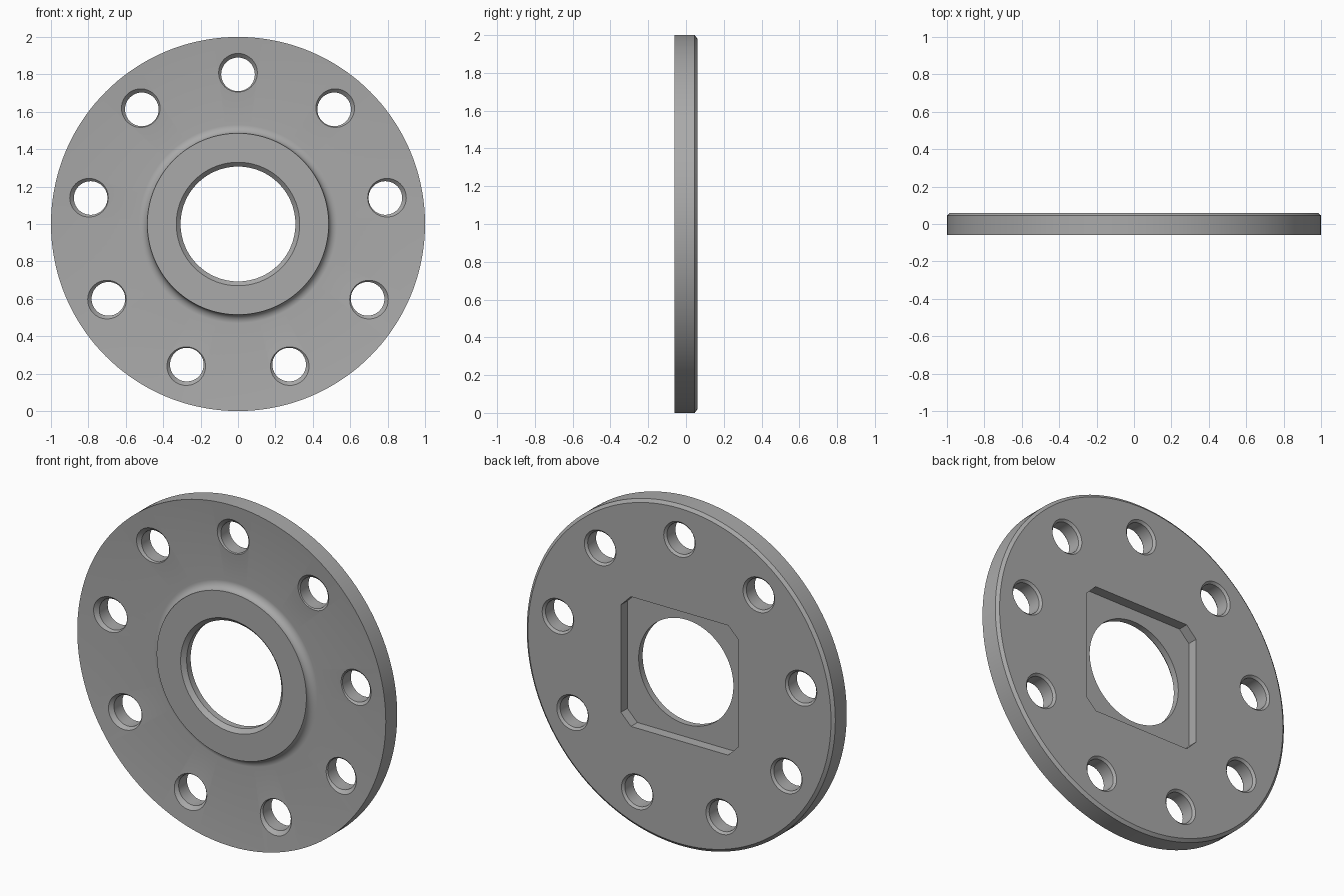
import bpy
import bmesh
from math import sin, cos, pi, radians
from mathutils import Matrix, Vector

default = bpy.data.objects.get("Cube")
if default:
    bpy.data.objects.remove(default, do_unlink=True)

CENTRE = Vector((0, 0, 1))
HALF = 0.06       # half thickness of the plate
DISH = -0.02      # deepest point of the dished front
HOLES = 9
BOLT_CIRCLE = 0.8

steel = bpy.data.materials.new("steel_grey")
steel.use_nodes = True
steel.diffuse_color = (0.4, 0.4, 0.4, 1)
steel.node_tree.nodes["Principled BSDF"].inputs["Base Color"].default_value = (0.4, 0.4, 0.4, 1)


def finish(name, bm):
    bmesh.ops.recalc_face_normals(bm, faces=bm.faces)
    mesh = bpy.data.meshes.new(name)
    bm.to_mesh(mesh)
    bm.free()
    mesh.materials.append(steel)
    obj = bpy.data.objects.new(name, mesh)
    bpy.context.collection.objects.link(obj)
    return obj


def lathe(bm, profile, centre, steps, closed):
    """Turn (radius, y) points about the y axis; open profiles get end caps."""
    rings = []
    for r, y in profile:
        rings.append([bm.verts.new(centre + Vector((r * sin(2 * pi * i / steps), y,
                                                    r * cos(2 * pi * i / steps))))
                      for i in range(steps)])
    pairs = list(zip(rings, rings[1:]))
    if closed:
        pairs.append((rings[-1], rings[0]))
    else:
        bm.faces.new(rings[0])
        bm.faces.new(rings[-1])
    for a, b in pairs:
        for i in range(steps):
            j = (i + 1) % steps
            bm.faces.new((a[i], a[j], b[j], b[i]))


# Flange body: chamfered bore, flat hub, fillet, dished face, rim, back chamfer
fillet = [(0.53 - 0.045 * cos(t), -HALF + (DISH + HALF) * sin(t))
          for t in (radians(90 * k / 8) for k in range(9))]
profile = ([(0.307, HALF), (0.307, -0.037), (0.33, -HALF)] + fillet
           + [(1, -HALF), (1, 0.046), (0.982, HALF)])
bm = bmesh.new()
lathe(bm, profile, CENTRE, 144, True)
flange = finish("flange", bm)

# Cutter for the ring of bolt holes, chamfered at both ends
front = DISH + (-HALF - DISH) * (BOLT_CIRCLE - 0.53) / 0.47
hole = [(0.1325, front - 0.03), (0.09, front + 0.0125),
        (0.09, HALF - 0.0125), (0.1325, HALF + 0.03)]
bm = bmesh.new()
for k in range(HOLES):
    a = 2 * pi * k / HOLES
    lathe(bm, hole, CENTRE + BOLT_CIRCLE * Vector((sin(a), 0, cos(a))), 40, False)
bolt_holes = finish("bolt_hole_cutter", bm)

# Cutter for the square pocket with clipped corners in the back
bm = bmesh.new()
side, clip = 0.38, 0.315
outline = [(clip, side), (side, clip)]
corners = []
for q in range(4):
    turn = Matrix.Rotation(-q * pi / 2, 3, "Y")
    corners += [turn @ Vector((x, 0, z)) for x, z in outline]
corners.sort(key=lambda v: Vector((v.x, v.z)).angle_signed(Vector((1, 0))))
floor = bm.faces.new([bm.verts.new(CENTRE + v) for v in corners])
grown = bmesh.ops.extrude_face_region(bm, geom=[floor])["geom"]
bmesh.ops.translate(bm, vec=(0, 0.2, 0),
                    verts=[g for g in grown if isinstance(g, bmesh.types.BMVert)])
pocket = finish("pocket_cutter", bm)

# Cut, then remove the cutters
bpy.context.view_layer.objects.active = flange
for cutter in (bolt_holes, pocket):
    cutter.hide_render = True
    cut = flange.modifiers.new(cutter.name, "BOOLEAN")
    cut.operation = "DIFFERENCE"
    cut.solver = "EXACT"
    cut.object = cutter
    bpy.ops.object.modifier_apply(modifier=cut.name)
    bpy.data.objects.remove(cutter, do_unlink=True)

bpy.ops.object.select_all(action="DESELECT")
flange.select_set(True)
bpy.ops.object.shade_smooth_by_angle(angle=radians(25))
